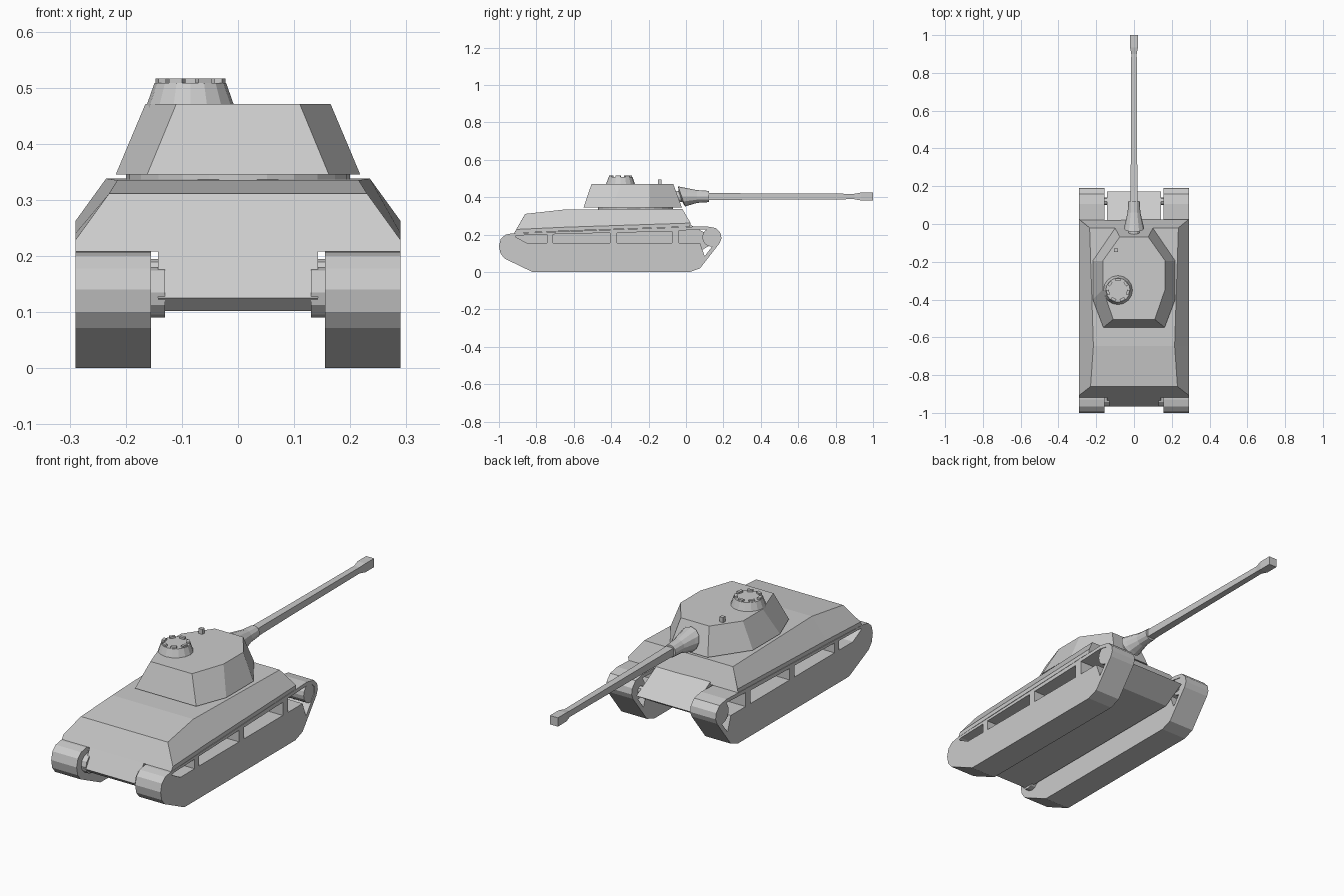
import bpy, bmesh, math
from mathutils import Matrix

if "Cube" in bpy.data.objects:
    bpy.data.objects.remove(bpy.data.objects["Cube"])


def make(name, bm):
    bmesh.ops.recalc_face_normals(bm, faces=bm.faces[:])
    me = bpy.data.meshes.new(name)
    bm.to_mesh(me)
    bm.free()
    ob = bpy.data.objects.new(name, me)
    bpy.context.collection.objects.link(ob)
    return ob


def loft(bm, rings):
    """Skin a list of equal-length point rings and cap both ends."""
    vs = [[bm.verts.new(p) for p in r] for r in rings]
    n = len(vs[0])
    for a, b in zip(vs, vs[1:]):
        for i in range(n):
            j = (i + 1) % n
            bm.faces.new((a[i], a[j], b[j], b[i]))
    bm.faces.new(vs[0][::-1])
    bm.faces.new(vs[-1])


def lofted(name, rings):
    bm = bmesh.new()
    loft(bm, rings)
    return make(name, bm)


def prisms(name, profiles, x0, x1):
    """Extrude (y, z) profiles along x."""
    bm = bmesh.new()
    for p in profiles:
        loft(bm, [[(x, y, z) for y, z in p] for x in (x0, x1)])
    return make(name, bm)


def mirror(ob):
    ob.modifiers.new("mirror", 'MIRROR')
    return ob


def disc(y, z, r, n=16):
    return [(y + r * math.cos(2 * math.pi * i / n), z + r * math.sin(2 * math.pi * i / n))
            for i in range(n)]


def ring(cx, cy, z, r, n=16):
    return [(x, y, z) for x, y in disc(cx, cy, r, n)]


def box(name, loc, size, rot=0):
    bm = bmesh.new()
    m = Matrix.Translation(loc) @ Matrix.Rotation(rot, 4, 'Z') @ Matrix.Diagonal((*size, 1))
    bmesh.ops.create_cube(bm, size=1, matrix=m)
    return make(name, bm)


# Tracks: solid runs with the side slots cut through
outline = [(-0.82, 0), (0.02, 0), (0.075, 0.02), (0.18, 0.155), (0.19, 0.18), (0.185, 0.208),
           (0.16, 0.235), (0.107, 0.245), (-0.93, 0.207), (-0.965, 0.2), (-0.99, 0.178),
           (-1.0, 0.14), (-0.992, 0.1), (-0.97, 0.072)]
slots = [[(-0.915, 0.19), (-0.85, 0.155), (-0.743, 0.155), (-0.743, 0.2), (-0.9, 0.196)],
         [(-0.71, 0.155), (-0.406, 0.155), (-0.406, 0.21), (-0.71, 0.202)],
         [(-0.37, 0.155), (-0.075, 0.155), (-0.075, 0.218), (-0.37, 0.21)],
         [(-0.037, 0.155), (0.075, 0.155), (0.1, 0.085), (0.165, 0.17), (0.165, 0.2),
          (0.145, 0.22), (0.1, 0.228), (-0.037, 0.222)]]
cutter = prisms("slot_cutter", slots, -0.4, 0.4)
cutter.hide_render = True
cutter.display_type = 'WIRE'
tracks = mirror(prisms("tracks", [outline], 0.155, 0.29))
cut = tracks.modifiers.new("slots", 'BOOLEAN')
cut.operation = 'DIFFERENCE'
cut.solver = 'EXACT'
cut.object = cutter

# Idler wheels and drive hubs
mirror(prisms("idler_wheels", [disc(0.137, 0.186, 0.05)], 0.158, 0.287))
mirror(prisms("drive_hubs", [disc(-0.92, 0.135, 0.045, 12)], 0.13, 0.16))
mirror(prisms("idler_hubs", [disc(0.12, 0.175, 0.02, 8)], 0.13, 0.16))

# Lower hull between the tracks
prisms("lower_hull", [[(-0.94, 0.102), (0.06, 0.102), (0.172, 0.17), (0.02, 0.255),
                       (-0.89, 0.255), (-0.965, 0.125)]], -0.143, 0.143)

# Upper hull: cross-sections at the rear, the deck kink and the nose
stations = [[(0.29, -0.919, 0.208), (0.29, -0.907, 0.228), (0.23, -0.86, 0.311)],
            [(0.29, -0.645, 0.22), (0.29, -0.645, 0.24), (0.215, -0.645, 0.335)],
            [(0.29, 0.02, 0.243), (0.29, 0.025, 0.262), (0.235, -0.02, 0.338)]]
lofted("upper_hull", [s + [(-x, y, z) for x, y, z in reversed(s)] for s in stations])

# Turret ring and turret
lofted("turret_ring", [ring(0, -0.27, z, 0.2, 24) for z in (0.325, 0.35)])
base = [(0.162, -0.548), (0.218, -0.4), (0.218, -0.195), (0.1, -0.022)]
roof = [(0.11, -0.505), (0.165, -0.345), (0.165, -0.195), (0.075, -0.068)]
lofted("turret", [[(x, y, z) for x, y in h] + [(-x, y, z) for x, y in reversed(h)]
                  for h, z in ((base, 0.345), (roof, 0.471))])

# Cupola with a circle of vision blocks
cx, cy = -0.085, -0.35
lofted("cupola", [ring(cx, cy, z, r) for z, r in ((0.4, 0.09), (0.471, 0.077), (0.508, 0.064))])
for i in range(7):
    a = 2 * math.pi * i / 7 + math.pi / 2
    box("vision_block", (cx + 0.054 * math.cos(a), cy + 0.054 * math.sin(a), 0.51),
        (0.014, 0.026, 0.013), a)
box("roof_periscope", (-0.095, -0.14, 0.48), (0.02, 0.018, 0.03))

# Mantlet: round cone whose base leans with the turret face
gz = 0.404


def gun_ring(y, r, n=12, lean=0.0, turn=0.0):
    pts = []
    for i in range(n):
        a = 2 * math.pi * i / n + turn
        dz = r * math.sin(a)
        pts.append((r * math.cos(a), y - lean * dz, gz + dz))
    return pts


lofted("mantlet", [gun_ring(-0.1, 0.03, lean=0.35), gun_ring(-0.03, 0.03, lean=0.35),
                   gun_ring(-0.023, 0.054, lean=0.35), gun_ring(0.0, 0.048, lean=0.25),
                   gun_ring(0.06, 0.034), gun_ring(0.122, 0.03)])

# Square barrel with flared muzzle
steps = [(0.1, 0.019), (0.4, 0.0165), (0.9, 0.0145), (0.935, 0.021), (1.0, 0.021)]
lofted("barrel", [gun_ring(y, h * math.sqrt(2), 4, turn=math.pi / 4) for y, h in steps])
